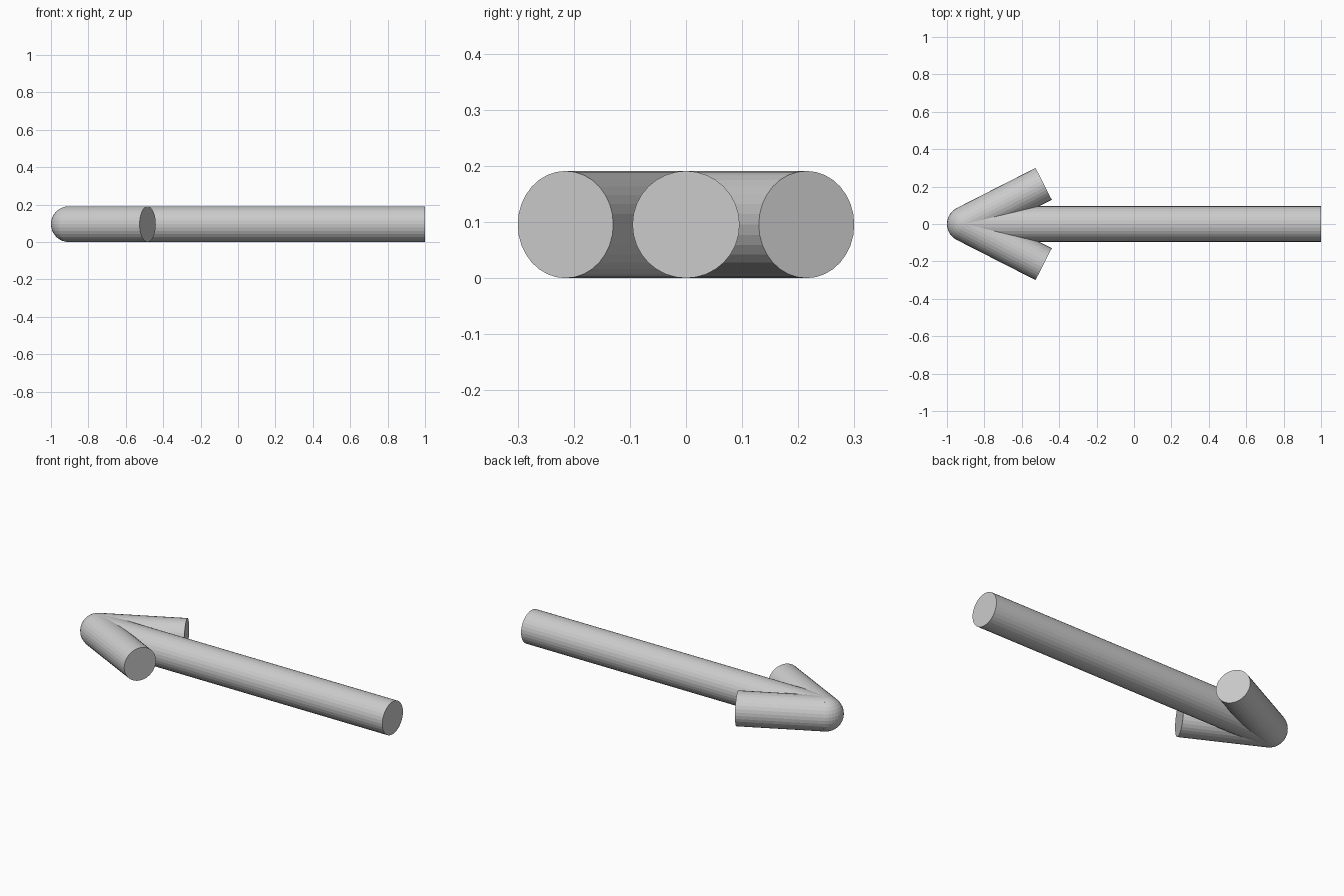
import bpy
from math import radians, pi, cos, sin

if "Cube" in bpy.data.objects:
    bpy.data.objects.remove(bpy.data.objects["Cube"])

R = 0.0955          # tube radius, also height of the axis
SIDES = 32
TIP = (-1 + R, 0, R)


def rod(name, start, angle, length):
    """Horizontal cylinder from start, heading angle degrees from +x."""
    a = radians(angle)
    centre = (start[0] + cos(a) * length / 2, start[1] + sin(a) * length / 2, start[2])
    bpy.ops.mesh.primitive_cylinder_add(vertices=SIDES, radius=R, depth=length,
                                        location=centre, rotation=(0, pi / 2, a))
    bpy.context.object.name = name
    return bpy.context.object


# Straight shaft running to the right
rod("shaft", TIP, 0, 2 - R)

# Two barbs swept back from the tip
for side, sign in (("back", 1), ("front", -1)):
    rod("barb_" + side, TIP, 27 * sign, 0.473)

# Rounded tip joining the three rods
bpy.ops.mesh.primitive_uv_sphere_add(segments=SIDES, ring_count=SIDES // 2,
                                     radius=R, location=TIP)
bpy.context.object.name = "rounded_tip"
